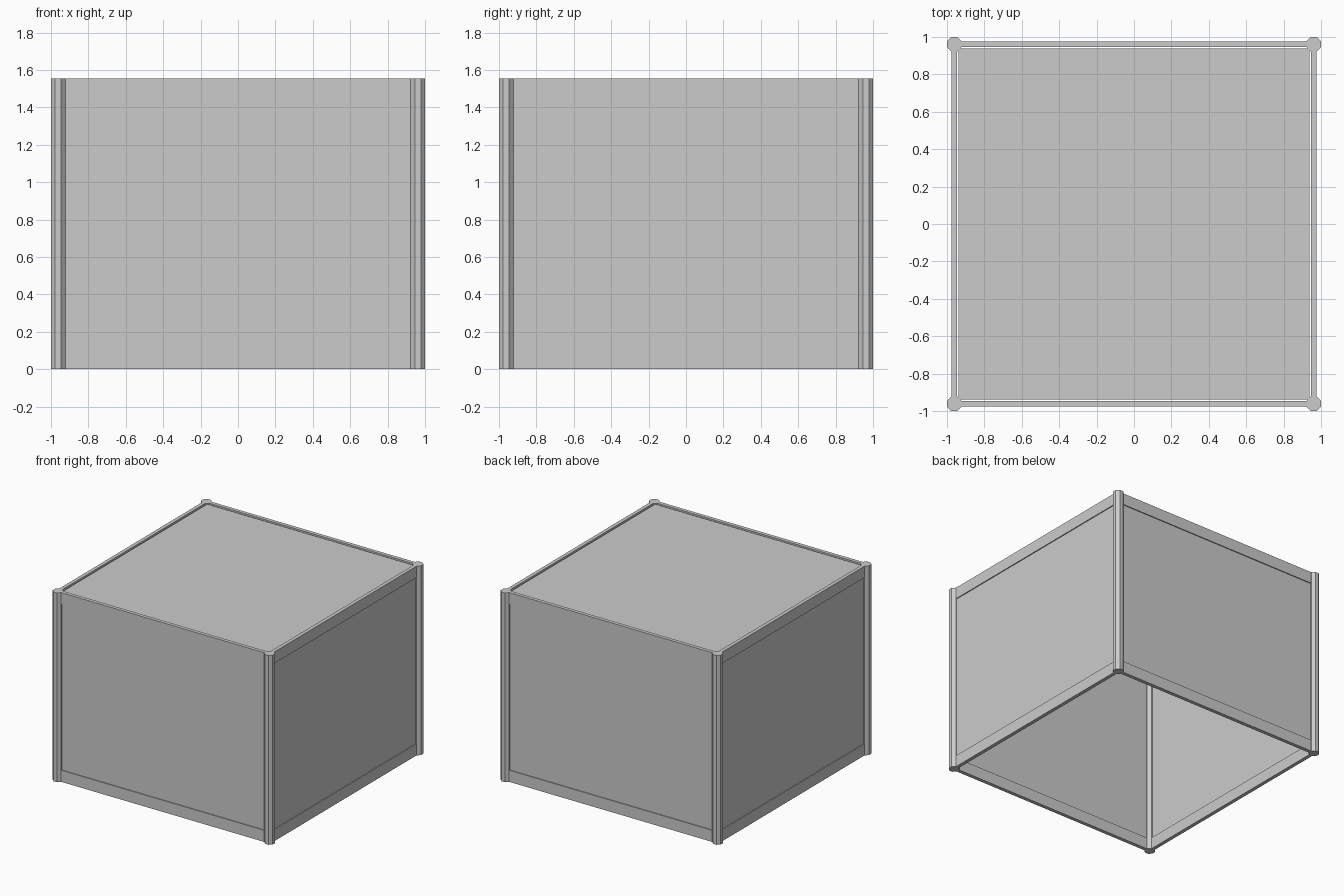
import bpy
from math import pi, cos, sin

if "Cube" in bpy.data.objects:
    bpy.data.objects.remove(bpy.data.objects["Cube"])

H = 1.555        # total height
C = 0.9615       # post centre line
AP = 0.0385      # post apothem
RAIL_H = 0.095


def box(name, center, size, rot=0.0):
    """Axis box, then swung about the world z axis to its side."""
    x, y, z = center
    pos = (x * cos(rot) - y * sin(rot), x * sin(rot) + y * cos(rot), z)
    bpy.ops.mesh.primitive_cube_add(size=1, location=pos, rotation=(0, 0, rot))
    ob = bpy.context.object
    ob.name = name
    ob.scale = size
    return ob


# Octagonal corner posts, flats facing the axes
for px, sx in (("left", -1), ("right", 1)):
    for py, sy in (("front", -1), ("back", 1)):
        bpy.ops.mesh.primitive_cylinder_add(
            vertices=8, radius=AP / cos(pi / 8), depth=H,
            location=(sx * C, sy * C, H / 2), rotation=(0, 0, pi / 8))
        bpy.context.object.name = f"{py}_{px}_post"

# Four sides: bottom rail, top rail and a slightly recessed panel
span = 2 * (C - AP)
for i, side in enumerate(("front", "right", "back", "left")):
    a = i * pi / 2
    for label, z in (("bottom", RAIL_H / 2), ("top", H - RAIL_H / 2)):
        box(f"{side}_{label}_rail", (0, -C, z), (span, 0.03, RAIL_H), a)
    box(f"{side}_panel", (0, -C, H / 2), (span, 0.014, H - 2 * RAIL_H), a)

# Roof panel set just inside the rails, leaving a narrow gap
box("roof_panel", (0, 0, H - 0.015), (1.874, 1.874, 0.014))
